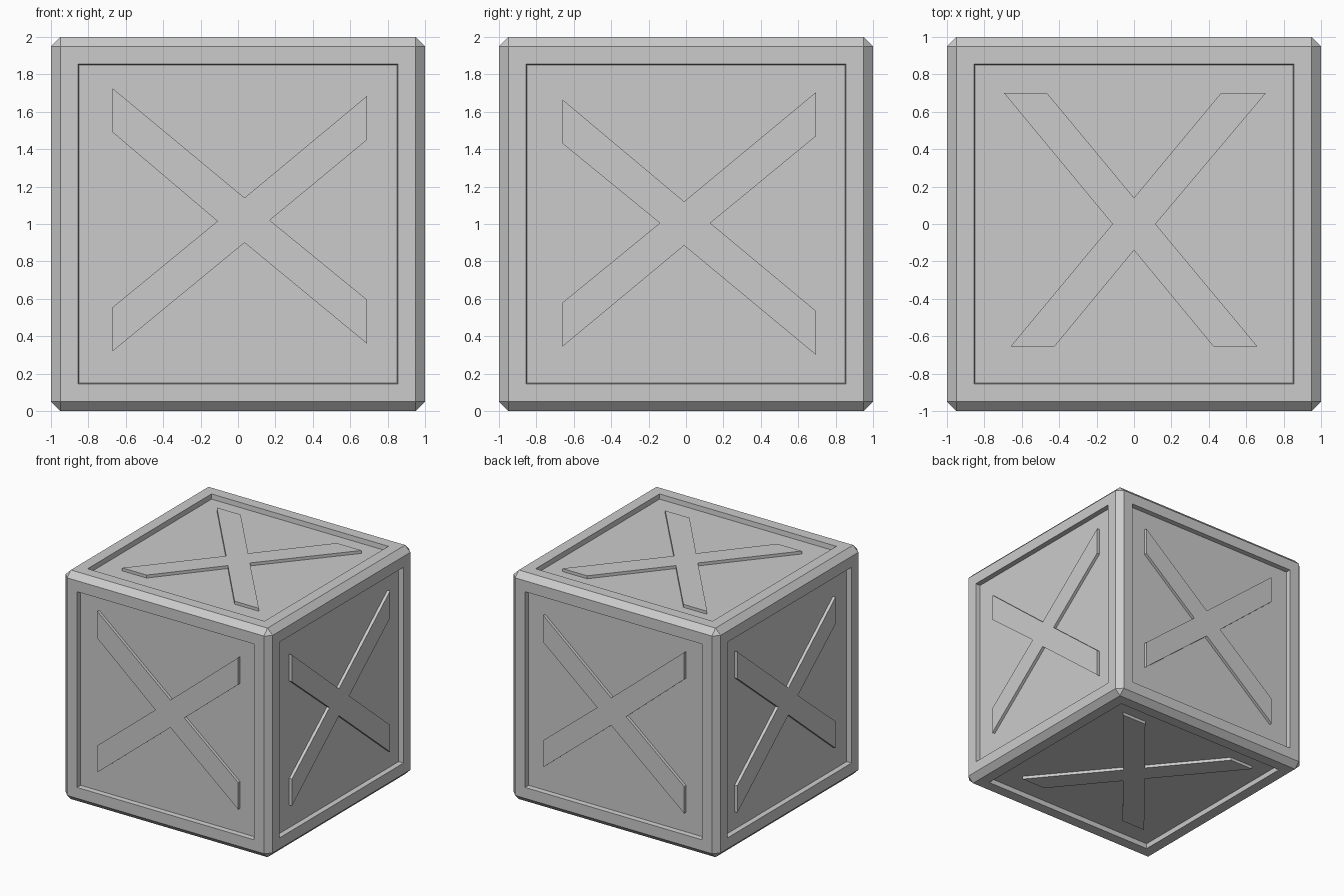
import bpy, bmesh
from mathutils import Vector

if "Cube" in bpy.data.objects:
    bpy.data.objects.remove(bpy.data.objects["Cube"])

DEPTH, RAISE = 0.043, 0.026      # panel recess and cross thickness


def finish(bm, name):
    bmesh.ops.recalc_face_normals(bm, faces=bm.faces)
    mesh = bpy.data.meshes.new(name)
    bm.to_mesh(mesh)
    bm.free()
    ob = bpy.data.objects.new(name, mesh)
    bpy.context.collection.objects.link(ob)
    return ob


# Crate body: chamfered cube with a recessed panel in each side
bm = bmesh.new()
bmesh.ops.create_cube(bm, size=2)
bmesh.ops.translate(bm, verts=bm.verts, vec=(0, 0, 1))
bmesh.ops.bevel(bm, geom=bm.edges[:], offset=0.05, segments=1,
                affect='EDGES', profile=0.5)
panels = [f for f in bm.faces if f.calc_area() > 1]
bmesh.ops.inset_individual(bm, faces=panels, thickness=0.135)
bmesh.ops.inset_individual(bm, faces=panels, thickness=0.005, depth=-DEPTH)
finish(bm, "crate_body")


# Raised cross: outline in the panel plane, extruded out of the panel floor
def cross(name, outline, place):
    bm = bmesh.new()
    low, high = 1 - DEPTH - 0.005, 1 - DEPTH + RAISE
    base = bm.faces.new([bm.verts.new(place(u, v, low)) for u, v in outline])
    new = bmesh.ops.extrude_face_region(bm, geom=[base])["geom"]
    shift = Vector(place(0, 0, high)) - Vector(place(0, 0, low))
    bmesh.ops.translate(bm, vec=shift,
                        verts=[g for g in new if isinstance(g, bmesh.types.BMVert)])
    finish(bm, name)


front = [(-.67, 1.725), (-.67, 1.49), (-.11, 1.015), (-.67, .555), (-.67, .32),
         (.035, .90), (.69, .36), (.69, .595), (.17, 1.02), (.69, 1.45),
         (.69, 1.685), (.035, 1.14)]
side = [(-.66, 1.665), (-.66, 1.43), (-.14, 1.005), (-.66, .58), (-.66, .345),
        (-.01, .885), (.695, .30), (.695, .535), (.13, 1.005), (.695, 1.47),
        (.695, 1.705), (-.01, 1.12)]
top = [(-.695, .70), (-.465, .70), (0, .14), (.465, .70), (.705, .70), (.115, 0),
       (.66, -.655), (.425, -.655), (0, -.14), (-.425, -.655), (-.66, -.655),
       (-.115, 0)]

# Opposite sides carry mirrored crosses
for s, names in ((1, ("back", "right", "top")), (-1, ("front", "left", "bottom"))):
    cross(names[0] + "_cross", front, lambda u, v, d: (u, s * d, v))
    cross(names[1] + "_cross", side, lambda u, v, d: (s * d, u, v))
    cross(names[2] + "_cross", top, lambda u, v, d: (u, v, 1 + s * d))
